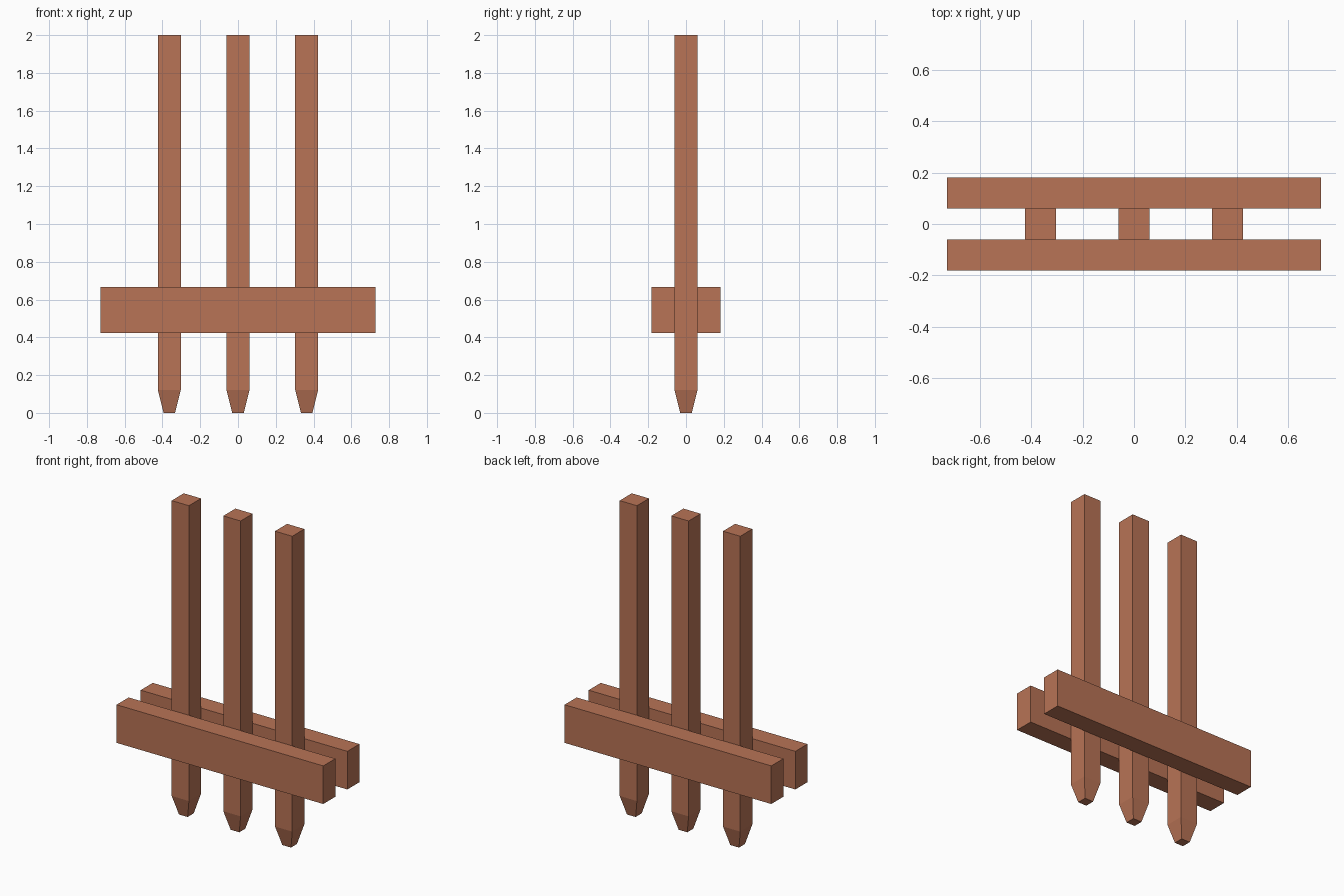
import bpy, bmesh

if "Cube" in bpy.data.objects:
    bpy.data.objects.remove(bpy.data.objects["Cube"])

U = 2 / 16.5  # one plank thickness

wood = bpy.data.materials.new("reddish brown wood")
wood.diffuse_color = (0.48, 0.172, 0.092, 1)
wood.use_nodes = True
wood.node_tree.nodes["Principled BSDF"].inputs["Base Color"].default_value = wood.diffuse_color


def make_object(name, bm):
    bmesh.ops.recalc_face_normals(bm, faces=bm.faces)
    mesh = bpy.data.meshes.new(name)
    bm.to_mesh(mesh)
    bm.free()
    mesh.materials.append(wood)
    obj = bpy.data.objects.new(name, mesh)
    bpy.context.collection.objects.link(obj)


def box(lo, hi):
    bm = bmesh.new()
    bmesh.ops.create_cube(bm, size=1)
    for v in bm.verts:
        v.co = [(a + b) / 2 + c * (b - a) for a, b, c in zip(lo, hi, v.co)]
    return bm


# Square stakes with a blunt, tapered foot
for name, x in (("left_stake", -3 * U), ("middle_stake", 0), ("right_stake", 3 * U)):
    bm = box((x - U / 2, -U / 2, U), (x + U / 2, U / 2, 2))
    bottom = min(bm.faces, key=lambda f: f.calc_center_median().z)
    tip = bmesh.ops.extrude_discrete_faces(bm, faces=[bottom])["faces"][0]
    top_ring = [v for v in bm.verts if abs(v.co.z - U) < 1e-5 and v not in tip.verts]
    # Bridge the shaft to the smaller tip face
    for v in tip.verts:
        v.co = (x + (v.co.x - x) / 2, v.co.y / 2, 0)
    if top_ring:
        bm.edges.ensure_lookup_table()
        open_edges = [e for e in bm.edges if e.is_boundary]
        bmesh.ops.bridge_loops(bm, edges=open_edges)
    make_object(name, bm)

# Horizontal rails clamping the stakes front and back
for name, y in (("front_rail", -U), ("back_rail", U)):
    make_object(name, box((-6 * U, y - U / 2, 3.5 * U), (6 * U, y + U / 2, 5.5 * U)))
